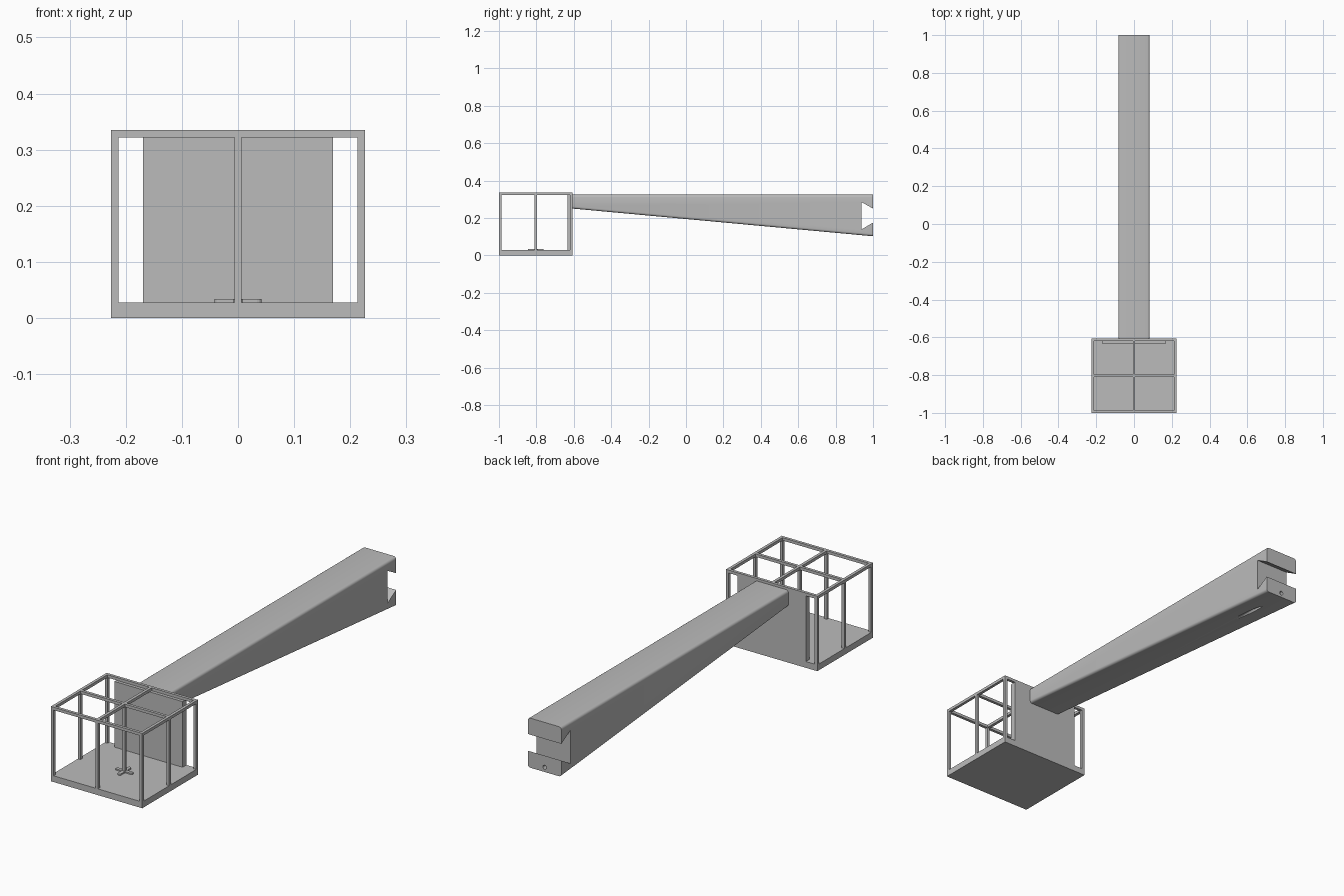
import bpy, bmesh, math
from mathutils import Vector

if "Cube" in bpy.data.objects:
    bpy.data.objects.remove(bpy.data.objects["Cube"], do_unlink=True)

grey = bpy.data.materials.new("mid_grey")
grey.use_nodes = True
colour = (0.5, 0.5, 0.5, 1)
grey.diffuse_color = colour
grey.node_tree.nodes["Principled BSDF"].inputs["Base Color"].default_value = colour

# Basket limits and bar thickness
W, FRONT, BACK, TOP = 0.226, -1.0, -0.606, 0.335
FLOOR, BAR = 0.028, 0.013
H = BAR / 2
MID = (FRONT + BACK) / 2


def finish(name, bm):
    bmesh.ops.recalc_face_normals(bm, faces=bm.faces)
    mesh = bpy.data.meshes.new(name)
    bm.to_mesh(mesh)
    bm.free()
    obj = bpy.data.objects.new(name, mesh)
    bpy.context.collection.objects.link(obj)
    mesh.materials.append(grey)
    return obj


def box(name, lo, hi):
    bm = bmesh.new()
    bmesh.ops.create_cube(bm, size=1)
    lo, hi = Vector(lo), Vector(hi)
    for v in bm.verts:
        v.co = (lo + hi) / 2 + v.co * (hi - lo)
    return finish(name, bm)


# Floor slab and rear mounting plate
box("basket_floor", (-W, FRONT, 0), (W, BACK, FLOOR))
box("mounting_plate", (-0.169, BACK - 0.027, FLOOR), (0.169, BACK, TOP - BAR))

# Upright posts: corners, middles of the open sides and the centre
posts = {"front_right": (-W + H, FRONT + H), "front_left": (W - H, FRONT + H),
         "back_right": (-W + H, BACK - H), "back_left": (W - H, BACK - H),
         "side_right": (-W + H, MID), "side_left": (W - H, MID),
         "front_middle": (0, FRONT + H), "centre": (0, MID)}
for name, (x, y) in posts.items():
    box(name + "_post", (x - H, y - H, FLOOR), (x + H, y + H, TOP - BAR))

# Top rails: three across, three lengthwise
for name, y in (("front", FRONT + H), ("middle", MID), ("back", BACK - H)):
    box(name + "_cross_rail", (-W, y - H, TOP - BAR), (W, y + H, TOP))
for name, x in (("right", -W + H), ("centre", 0), ("left", W - H)):
    for half, a, b in (("front", FRONT + BAR, MID - H), ("back", MID + H, BACK - BAR)):
        box(f"{name}_{half}_long_rail", (x - H, a, TOP - BAR), (x + H, b, TOP))

# Cross-shaped foot with rounded ends under the centre post
ARM, TIP = 0.042, 0.008
outline = []
for k in range(4):
    for deg in range(-90, 91, 30):
        t = math.radians(deg)
        p = Vector((ARM - TIP + TIP * math.cos(t), TIP * math.sin(t), 0))
        c, s = ((1, 0), (0, 1), (-1, 0), (0, -1))[k]
        outline.append((p.x * c - p.y * s, MID + p.x * s + p.y * c, FLOOR))
    corner = Vector((TIP, TIP))
    c, s = ((1, 0), (0, 1), (-1, 0), (0, -1))[k]
    outline.append((corner.x * c - corner.y * s, MID + corner.x * s + corner.y * c, FLOOR))
bm = bmesh.new()
face = bm.faces.new([bm.verts.new(p) for p in outline])
ext = bmesh.ops.extrude_face_region(bm, geom=[face])
bmesh.ops.translate(bm, vec=(0, 0, 0.006),
                    verts=[g for g in ext["geom"] if isinstance(g, bmesh.types.BMVert)])
finish("post_foot", bm)

# Tapered boom with a dovetail notch in its rear end
HALF = 0.083
profile = [(BACK, 0.25), (1, 0.102), (1, 0.175), (0.937, 0.138),
           (0.937, 0.285), (1, 0.25), (1, 0.324), (BACK, 0.324)]
bm = bmesh.new()
face = bm.faces.new([bm.verts.new((-HALF, y, z)) for y, z in profile])
ext = bmesh.ops.extrude_face_region(bm, geom=[face])
bmesh.ops.translate(bm, vec=(2 * HALF, 0, 0),
                    verts=[g for g in ext["geom"] if isinstance(g, bmesh.types.BMVert)])
# Round the four long edges
long_edges = [e for e in bm.edges if abs(e.verts[0].co.y - e.verts[1].co.y) > 1]
bmesh.ops.bevel(bm, geom=long_edges, offset=0.012, segments=4, profile=0.5, affect="EDGES")
boom = finish("boom", bm)

# Straight bore in the lower lip that breaks out through the sloping underside
bpy.ops.mesh.primitive_cylinder_add(vertices=24, radius=0.009, depth=0.4,
                                    location=(0, 0.85, 0.123), rotation=(math.pi / 2, 0, 0))
cutter = bpy.context.object
cutter.name = "bore_cutter"
cutter.data.materials.append(grey)
cutter.hide_render = True
cutter.hide_viewport = False
cut = boom.modifiers.new("bore", "BOOLEAN")
cut.operation, cut.solver, cut.object = "DIFFERENCE", "EXACT", cutter
bpy.ops.object.select_all(action="DESELECT")
boom.select_set(True)
bpy.context.view_layer.objects.active = boom
bpy.ops.object.modifier_apply(modifier="bore")
bpy.data.objects.remove(cutter, do_unlink=True)
bpy.ops.object.shade_smooth_by_angle(angle=math.radians(30))
